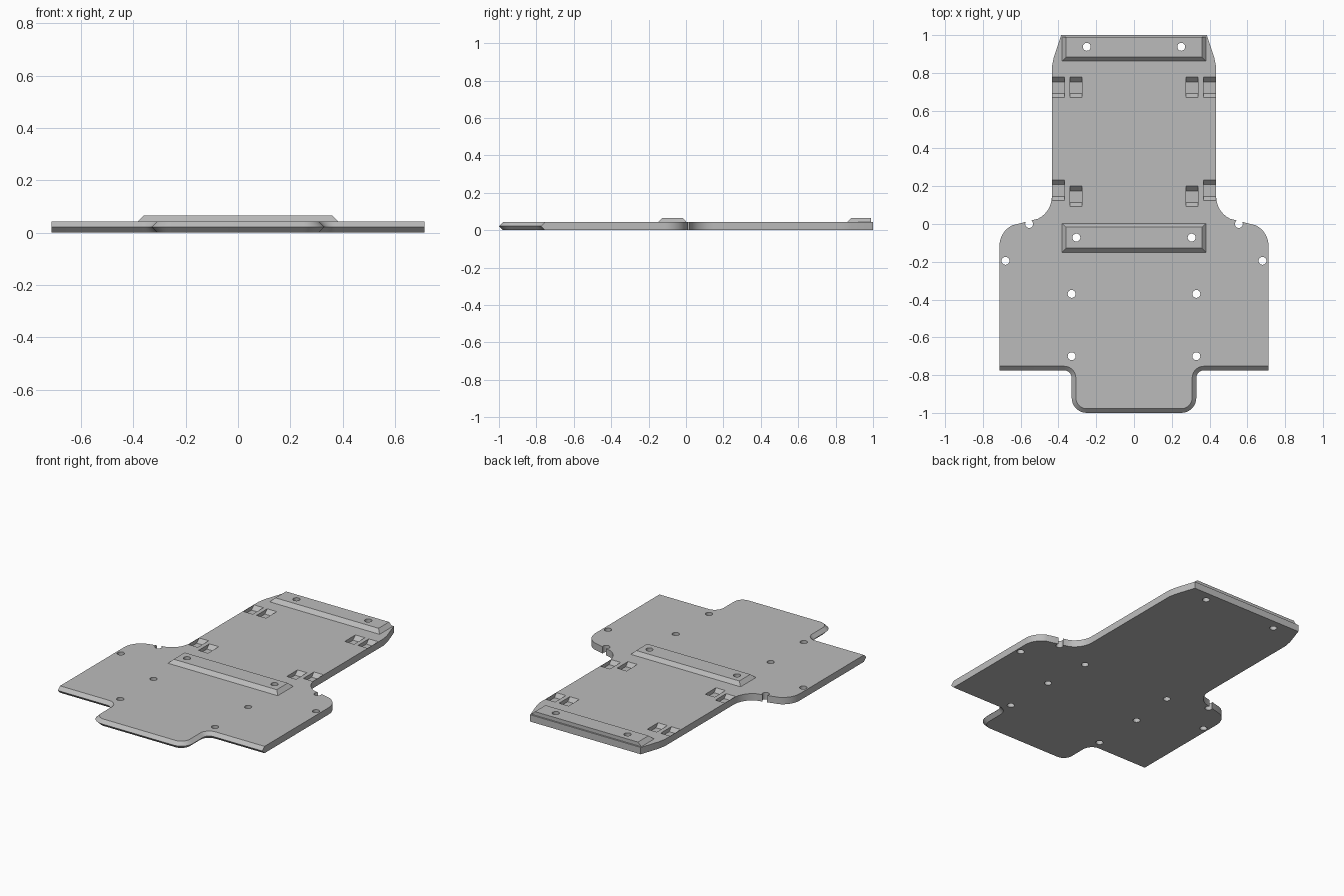
import bpy
import bmesh
from math import sin, cos, radians

cube = bpy.data.objects.get("Cube")
if cube:
    bpy.data.objects.remove(cube, do_unlink=True)

grey = bpy.data.materials.new("plain grey")
grey.use_nodes = True
colour = (0.5, 0.5, 0.5, 1)
grey.diffuse_color = colour
grey.node_tree.nodes["Principled BSDF"].inputs["Base Color"].default_value = colour

THICK = 0.043
TOP = 0.066


def loft(bm, rings):
    """Closed solid through rings of matching points, listed bottom to top."""
    loops = [[bm.verts.new(p) for p in ring] for ring in rings]
    n = len(loops[0])
    for low, high in zip(loops, loops[1:]):
        for i in range(n):
            j = (i + 1) % n
            bm.faces.new((low[i], low[j], high[j], high[i]))
    bm.faces.new(loops[0][::-1])
    bm.faces.new(loops[-1])


def rect(x0, x1, y0, y1, z):
    return [(x0, y0, z), (x1, y0, z), (x1, y1, z), (x0, y1, z)]


def make(name, bm):
    bmesh.ops.recalc_face_normals(bm, faces=bm.faces[:])
    mesh = bpy.data.meshes.new(name)
    bm.to_mesh(mesh)
    bm.free()
    mesh.materials.append(grey)
    obj = bpy.data.objects.new(name, mesh)
    bpy.context.collection.objects.link(obj)
    return obj


def arc(cx, cy, r, a0, a1, steps=8):
    angles = [radians(a0 + (a1 - a0) * i / steps) for i in range(steps + 1)]
    return [(cx + r * cos(a), cy + r * sin(a)) for a in angles]


def outline(inset, z):
    """Plate contour; only the front edges move in by the inset."""
    half = arc(0.25, -0.92, 0.08 - inset, -90, 0)          # tab corner
    half += arc(0.37, -0.815, 0.04 + inset, 180, 90)       # fillet beside tab
    half += [(0.712, -0.775 + inset)]
    half += arc(0.592, -0.115, 0.12, 0, 64)                # shoulder
    half += arc(0.565, 0.145, 0.13, 244, 180)              # waist
    half += [(0.435, 0.83), (0.425, 0.88), (0.385, 1.0)]
    full = half + [(-x, y) for x, y in reversed(half)]
    return [(x, y, z) for x, y in full]


# Base plate with a pointed front edge
bm = bmesh.new()
loft(bm, [outline(0.022, 0), outline(0, 0.022), outline(0.022, THICK)])
plate = make("base_plate", bm)

# Raised bars with sloped sides
def bar(name, y0, y1, back_slope):
    s = TOP - THICK
    bm = bmesh.new()
    loft(bm, [rect(-0.382, 0.382, y0, y1, THICK),
              rect(-0.382 + s, 0.382 - s, y0 + s, y1 - back_slope, TOP)])
    return make(name, bm)


middle_bar = bar("middle_bar", -0.15, 0.003, 0.02)
rear_bar = bar("rear_bar", 0.862, 0.99, 0)

# Cutters: bolt holes and sloped strap pockets
bm = bmesh.new()
holes = [(0.305, -0.072), (0.25, 0.938), (0.555, 0), (0.68, -0.195),
         (0.33, -0.37), (0.33, -0.7)]
pockets = [(0.4, 0.67), (0.307, 0.67), (0.4, 0.125), (0.307, 0.093)]
for side in (-1, 1):
    for x, y in holes:
        ring = arc(side * x, y, 0.021, 0, 345, 23)
        loft(bm, [[(*p, z) for p in ring] for z in (-0.1, 0.2)])
    for x, y in pockets:
        x0, x1 = side * x - 0.033, side * x + 0.033
        loft(bm, [rect(x0, x1, y + 0.02, y + 0.083, 0.019),
                  rect(x0, x1, y, y + 0.107, THICK),
                  rect(x0, x1, y, y + 0.107, THICK + 0.003)])
cutter = make("hole_cutter", bm)
cutter.hide_render = True

for obj in (plate, middle_bar, rear_bar):
    bpy.ops.object.select_all(action="DESELECT")
    obj.select_set(True)
    bpy.context.view_layer.objects.active = obj
    # Pockets never reach the bars, so one cutter serves every part
    cut = obj.modifiers.new("holes", "BOOLEAN")
    cut.operation = "DIFFERENCE"
    cut.solver = "EXACT"
    cut.object = cutter
    bpy.ops.object.modifier_apply(modifier=cut.name)
    bpy.ops.object.shade_smooth_by_angle(angle=radians(25))

bpy.data.objects.remove(cutter, do_unlink=True)
